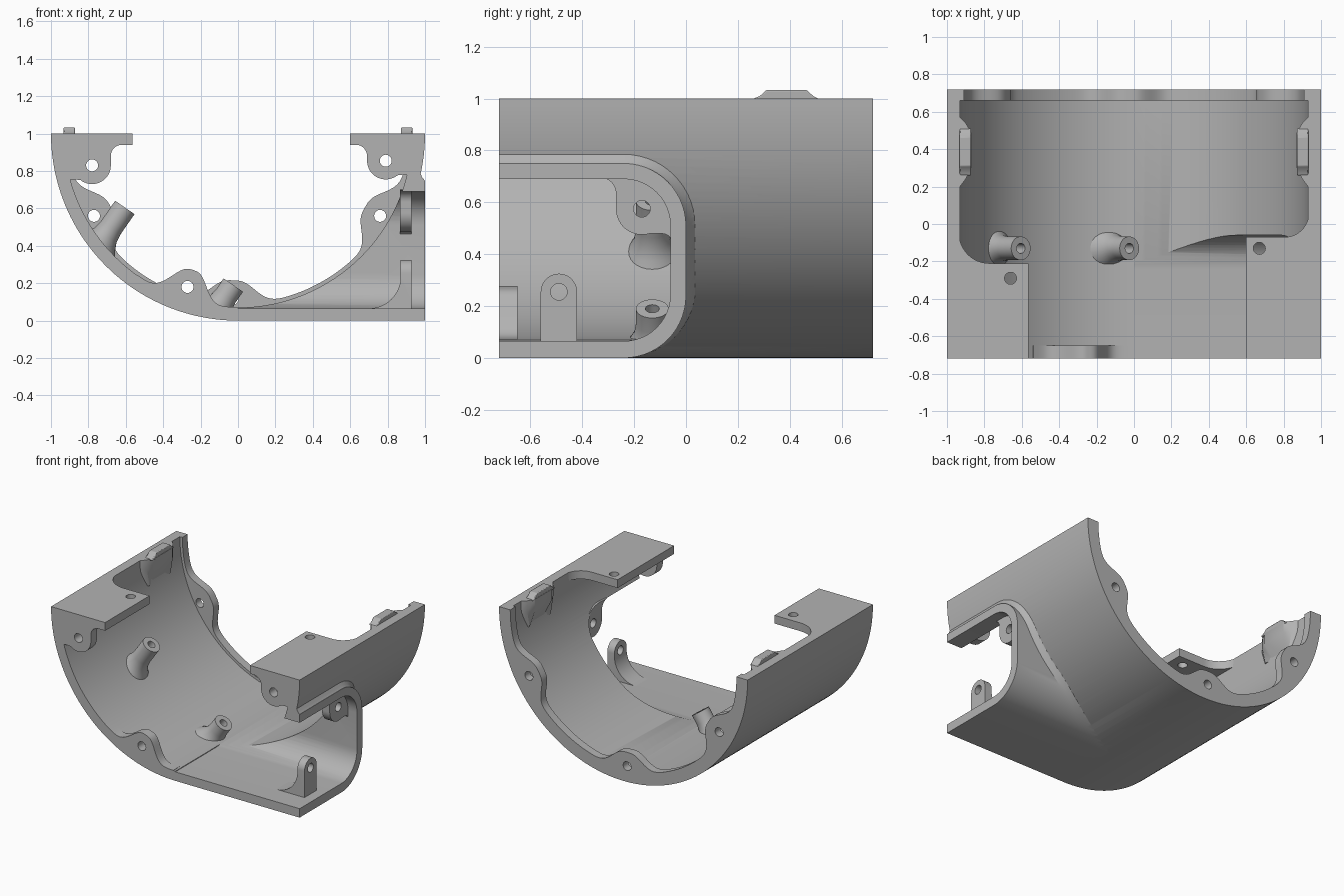
import bpy, bmesh
from math import sin, cos, pi, sqrt, atan2, exp
from mathutils import Vector

if "Cube" in bpy.data.objects:
    bpy.data.objects.remove(bpy.data.objects["Cube"])

grey = bpy.data.materials.new("plain_grey")
grey.use_nodes = True
colour = (0.45, 0.45, 0.45, 1)
grey.diffuse_color = colour
grey.node_tree.nodes["Principled BSDF"].inputs["Base Color"].default_value = colour

FRONT, BACK, WALL = -0.72, 0.72, 0.93


def loft(name, rings):
    """Closed solid through rings of points."""
    bm = bmesh.new()
    loops = [[bm.verts.new(p) for p in ring] for ring in rings]
    n = len(loops[0])
    for a, b in zip(loops, loops[1:]):
        for i in range(n):
            j = (i + 1) % n
            bm.faces.new((a[i], a[j], b[j], b[i]))
    bm.faces.new(loops[0])
    bm.faces.new(loops[-1])
    bmesh.ops.recalc_face_normals(bm, faces=bm.faces)
    mesh = bpy.data.meshes.new(name)
    bm.to_mesh(mesh)
    bm.free()
    mesh.materials.append(grey)
    ob = bpy.data.objects.new(name, mesh)
    bpy.context.collection.objects.link(ob)
    return ob


def prism(name, pts, axis, a, b):
    """Extrude a 2D outline along an axis from a to b."""
    def place(p, d):
        return {"x": (d, p[0], p[1]), "y": (p[0], d, p[1]), "z": (p[0], p[1], d)}[axis]
    return loft(name, [[place(p, d) for p in pts] for d in (a, b)])


def arc(cx, cy, r, start, end, n=12):
    return [(cx + r * cos(start + (end - start) * i / n),
             cy + r * sin(start + (end - start) * i / n)) for i in range(n + 1)]


def disc(cx, cy, r):
    return arc(cx, cy, r, 0, 2 * pi, 32)[:-1]


def combine(ob, other, op, keep=False):
    mod = ob.modifiers.new("cut", "BOOLEAN")
    mod.operation, mod.object, mod.solver = op, other, "EXACT"
    bpy.context.view_layer.objects.active = ob
    bpy.ops.object.modifier_apply(modifier=mod.name)
    if not keep:
        bpy.data.objects.remove(other)
    return ob


def drill(ob, cx, cy, axis, r=0.032):
    combine(ob, prism("drill", disc(cx, cy, r), axis, -2, 2), "DIFFERENCE")


def turned(name, tip, direction, profile, n=32):
    """Round part along a direction in the xz plane: (radius, depth) steps."""
    d = Vector(direction).normalized()
    u, v = Vector((0, 1, 0)), d.cross(Vector((0, 1, 0)))
    return loft(name, [[Vector(tip) - d * depth + (u * cos(2 * pi * i / n) + v * sin(2 * pi * i / n)) * r
                        for i in range(n)] for r, depth in profile])


# Solid outer form: half cylinder plus a side tunnel that flares into it
outer = prism("outer_form", arc(0, 1, 1, pi, 2 * pi, 96), "y", FRONT, BACK)
section = [(FRONT, 0, 0, 0)]
R = 0.24
for cz, a0 in ((R, -pi / 2), (0.51, 0)):
    for y, z in arc(-R, cz, R, a0, a0 + pi / 2, 14):
        section.append((y, z, (y + R) / R, (z - cz) / R))
    if cz == R:
        section += [(0, R + 0.045 * i, 1, 0) for i in range(1, 6)]
section.append((FRONT, 0.75, 0, 1))


def flare_ring(t, off):
    ring = []
    for y, z, ny, nz in section:
        k = off * min(1, 1 + nz)
        z += k * nz
        cx = sqrt(max(0, 1 - (1 - z) ** 2))
        ring.append((min(0.998, max(0.03, cx + t / max(cx, 0.2))), y + k * ny, z))
    return ring


def flat_ring(x):
    return [(x, s[0], s[1]) for s in section]


flare = [flare_ring(t, o) for t, o in ((-0.03, 0.065), (0, 0.035), (0.013, 0.015), (0.032, 0))]
tunnel = loft("tunnel", [flat_ring(0.02)] + flare + [flat_ring(1)])
combine(outer, tunnel, "UNION")

# Hollow shell
shell = outer.copy()
shell.data = outer.data.copy()
shell.name = "shell"
bpy.context.collection.objects.link(shell)
bore = prism("bore", arc(0, 1, WALL, pi, 2 * pi, 96) + [(WALL, 1.2), (-WALL, 1.2)], "y", -1, 1)
combine(shell, bore, "DIFFERENCE")
opening = [(-1, 0.065)] + arc(-R, 0.245, 0.18, -pi / 2, 0) + arc(-R, 0.51, 0.18, 0, pi / 2) + [(-1, 0.69)]
combine(shell, prism("opening", opening, "x", 0, 1.2), "DIFFERENCE")

# Top flanges, each with a coved inner corner and a screw hole
for side, name, edge, end, cove, hole in ((-1, "right", 0.565, -0.21, 0.16, (-0.66, -0.29)),
                                          (1, "left", 0.6, -0.07, 0.13, (0.67, -0.13))):
    pts = [(edge, FRONT), (edge, end)] + arc(0.935 - cove, end + cove, cove, -pi / 2, 0)
    pts += [(0.96, end + cove), (0.96, FRONT)]
    flange = prism(name + "_flange", [(side * x, y) for x, y in pts], "z", 0.94, 1)
    drill(flange, *hole, "z")

# Front upper ears hanging below the flanges
for side, name, cx, cz in ((-1, "right", 0.78, 0.83), (1, "left", 0.79, 0.855)):
    pts = [(0.95, 0.945), (0.95, cz - 0.08), (0.88, cz - 0.075)]
    pts += arc(cx, cz, 0.1, -0.9, -pi, 20)
    pts += arc(cx - 0.16, 0.88, 0.06, 0, pi / 2, 8)
    ear = prism(name + "_front_ear", [(side * x, z) for x, z in pts], "y", FRONT, -0.65)
    drill(ear, side * cx, cz, "y")


def lobed_plate(name, holes, base, height, width, start, end, y0, y1, n=160):
    """Curved plate along the wall that swells inward around each hole."""
    inner = []
    for i in range(n + 1):
        a = start + (end - start) * i / n
        swell = sum(exp(-abs((a - atan2(z - 1, x)) / width) ** 3) for x, z in holes)
        r = base - height * min(1, swell)
        inner.append((r * cos(a), 1 + r * sin(a)))
    plate = prism(name, arc(0, 1, 0.945, end, start, 80) + inner, "y", y0, y1)
    for x, z in holes:
        drill(plate, x, z, "y")


lobed_plate("back_rim", [(-0.77, 0.56), (-0.03, 0.115), (0.76, 0.56)],
            0.91, 0.125, 0.17, -pi, 0, 0.66, BACK)
low = atan2(-0.82, -0.27)
lobed_plate("front_lower_ear", [(-0.27, 0.18)], 0.928, 0.16, 0.14, low - 0.3, low + 0.3, FRONT, -0.65, 60)

# Slanted screw bosses with flared feet
axis = (0.57, 0, 0.82)
for name, tip, neck, depth in (("upper_boss", (-0.605, -0.13, 0.605), 0.13, 0.27),
                               ("lower_boss", (-0.025, -0.13, 0.19), 0.07, 0.2)):
    foot = depth - neck
    boss = turned(name, tip, axis, [(0.063, 0), (0.063, neck), (0.07, neck + foot * 0.35),
                                    (0.09, neck + foot * 0.65), (0.125, depth)])
    combine(boss, outer, "INTERSECT", keep=True)
    combine(boss, turned("drill", tip, axis, [(0.027, -0.1), (0.027, 0.12)]), "DIFFERENCE")

# Upright tab on the tunnel floor: curved foot, rounded top
tab = prism("tunnel_tab", arc(0.7, 0.235, 0.17, -pi / 2, 0) + [(0.87, 0.33), (0.927, 0.33), (0.927, 0.05), (0.7, 0.05)],
            "y", -0.56, -0.42)
outline = arc(-0.49, 0.255, 0.07, 0, pi, 20) + [(-0.56, 0.02), (-0.42, 0.02)]
combine(tab, prism("outline", outline, "x", 0.5, 1.2), "INTERSECT")
drill(tab, -0.49, 0.255, "x")

# Corner lug under the tunnel ceiling
lug_pts = arc(-0.17, 0.575, 0.1, -pi * 0.4, -pi, 16) + arc(-0.33, 0.635, 0.06, 0, pi / 2, 8)
lug_pts += arc(-R, 0.51, 0.19, pi / 2, 0, 12) + [(-0.05, 0.46)] + arc(-0.095, 0.435, 0.045, 0, pi / 2, 5)
lug = prism("tunnel_lug", lug_pts, "x", 0.865, 0.927)
drill(lug, -0.17, 0.575, "x")

# Snap ridges on the rims, backed by pads that fade down into the wall
for side, name in ((-1, "right"), (1, "left")):
    pad_rings = []
    for z, x, y0, y1 in ((1, 0.87, 0.3, 0.49), (0.92, 0.87, 0.3, 0.49), (0.8, 0.92, 0.33, 0.46)):
        pad_rings.append([(side * px, py, z) for px, py in
                          ((0.95, y0 - 0.11), (0.93, y0 - 0.1), (0.9, y0 - 0.06), (x, y0),
                           (x, y1), (0.9, y1 + 0.05), (0.93, y1 + 0.08), (0.95, y1 + 0.09))])
    loft(name + "_rim_pad", pad_rings)
    ridge = [(0.26, 0.99), (0.26, 1), (0.285, 1.01), (0.31, 1.033), (0.465, 1.033), (0.49, 1.01), (0.51, 1), (0.51, 0.99)]
    bar = prism(name + "_snap_ridge", ridge, "x", side * 0.872, side * 0.932)
    bevel = bar.modifiers.new("soft_edges", "BEVEL")
    bevel.width, bevel.segments = 0.01, 2

bpy.data.objects.remove(outer)

# Smooth curved faces, keep edges crisp
bpy.ops.object.select_all(action="DESELECT")
for ob in bpy.context.collection.objects:
    if ob.type == "MESH":
        ob.select_set(True)
        bpy.context.view_layer.objects.active = ob
bpy.ops.object.shade_smooth_by_angle(angle=0.5)
